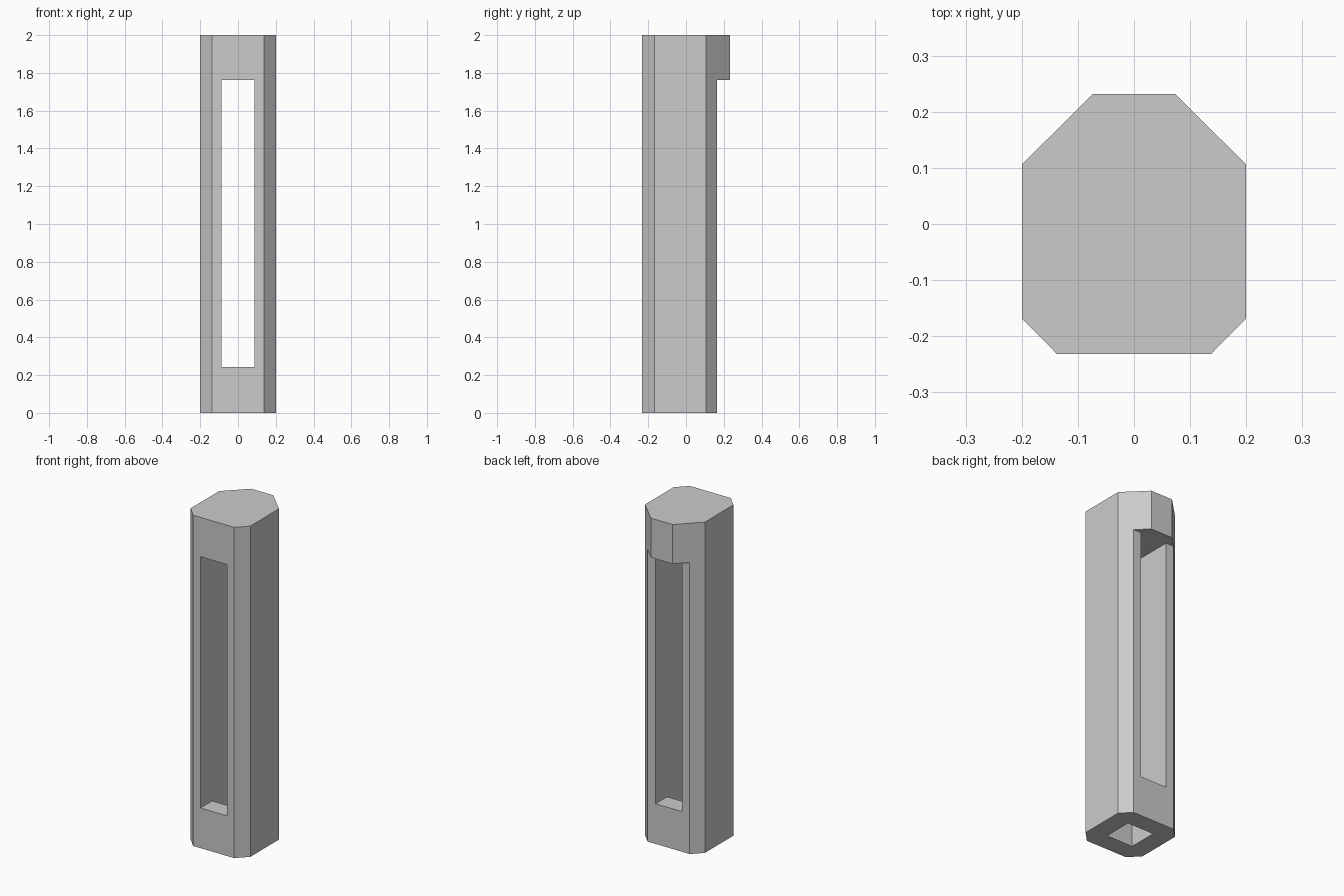
import bpy, bmesh
from mathutils import Vector

if "Cube" in bpy.data.objects:
    bpy.data.objects.remove(bpy.data.objects["Cube"])

grey = bpy.data.materials.new("plain_grey")
grey.use_nodes = True
colour = (0.6, 0.6, 0.6, 1)
grey.diffuse_color = colour
grey.node_tree.nodes["Principled BSDF"].inputs["Base Color"].default_value = colour


def extrude_profile(name, points, direction):
    """Solid made by sweeping a flat outline along a direction."""
    bm = bmesh.new()
    face = bm.faces.new([bm.verts.new(p) for p in points])
    swept = bmesh.ops.extrude_face_region(bm, geom=[face])
    verts = [g for g in swept["geom"] if isinstance(g, bmesh.types.BMVert)]
    bmesh.ops.translate(bm, verts=verts, vec=Vector(direction))
    bmesh.ops.recalc_face_normals(bm, faces=bm.faces)
    mesh = bpy.data.meshes.new(name)
    bm.to_mesh(mesh)
    bm.free()
    mesh.materials.append(grey)
    obj = bpy.data.objects.new(name, mesh)
    bpy.context.collection.objects.link(obj)
    return obj


def cut(target, cutter):
    """Subtract the cutter for good, then discard it."""
    cutter.hide_render = True
    mod = target.modifiers.new("cut", 'BOOLEAN')
    mod.operation = 'DIFFERENCE'
    mod.solver = 'EXACT'
    mod.object = cutter
    bpy.context.view_layer.objects.active = target
    bpy.ops.object.modifier_apply(modifier=mod.name)
    bpy.data.objects.remove(cutter)


HEIGHT, LOW, HIGH = 2.0, 0.243, 1.762   # total height, window sill and head
BACK, SLOT = 0.165, 0.088               # recessed back plane, slot half width

# Post: chamfered outline, mirrored in x, with a deeper back edge
half = [(0.137, -0.232), (0.2, -0.168), (0.2, 0.106), (0.073, 0.232)]
outline = half + [(-x, y) for x, y in reversed(half)]
post = extrude_profile("slotted_post", [(x, y, 0) for x, y in outline], (0, 0, HEIGHT))

# Recess the back below the overhanging head
step = [(-0.5, BACK, -0.5), (-0.5, 0.5, -0.5), (-0.5, 0.5, HIGH), (-0.5, BACK, HIGH)]
cut(post, extrude_profile("back_recess_cutter", step, (1, 0, 0)))

# Through window joined to the square socket in the base
slot = [(-0.5, LOW), (-0.121, LOW), (-0.121, -0.5), (0.055, -0.5),
        (0.055, LOW), (0.5, LOW), (0.5, HIGH), (-0.5, HIGH)]
cut(post, extrude_profile("window_cutter", [(-SLOT, y, z) for y, z in slot], (2 * SLOT, 0, 0)))
